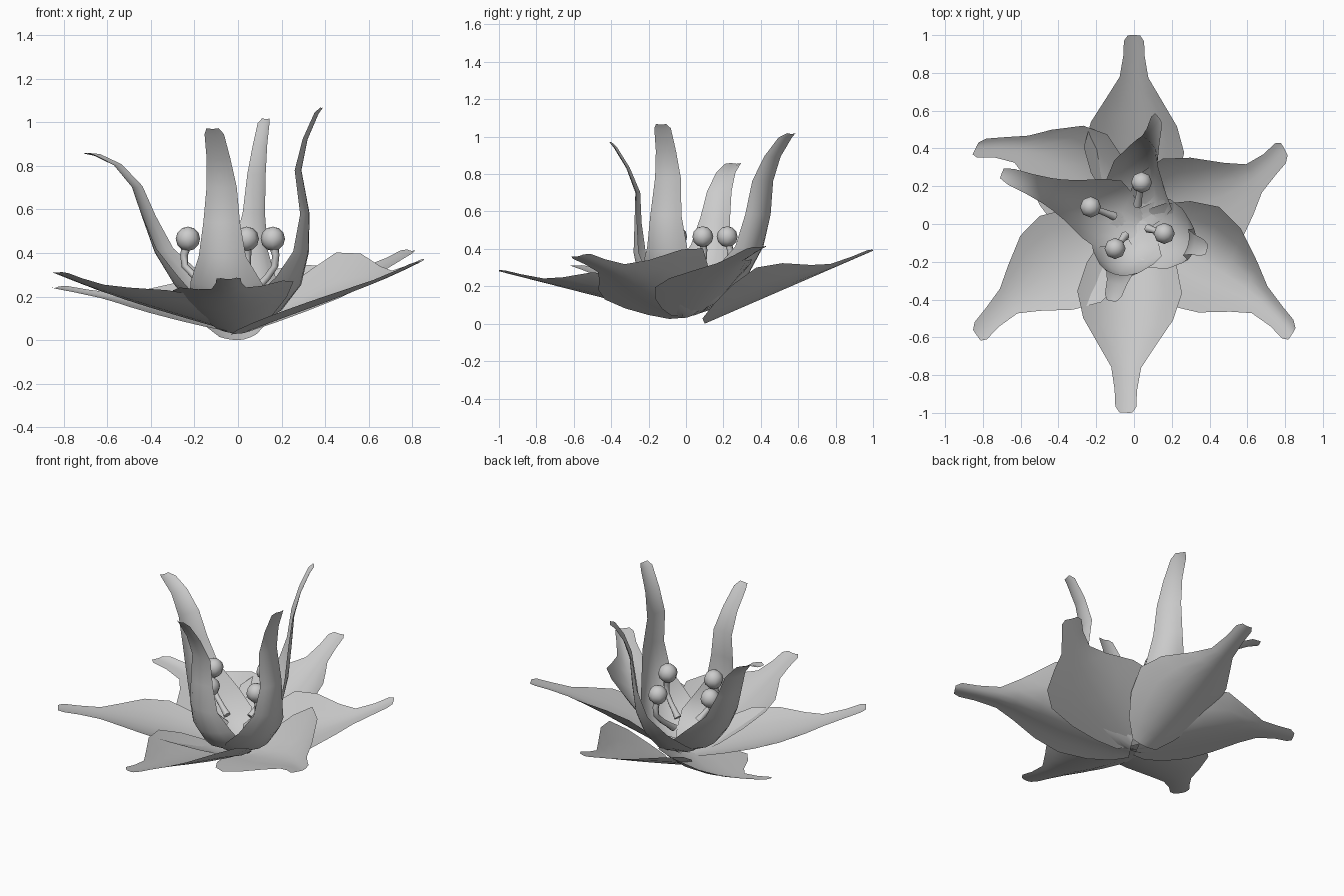
import bpy, bmesh, math
from mathutils import Vector

if "Cube" in bpy.data.objects:
    bpy.data.objects.remove(bpy.data.objects["Cube"])


def petal(name, angle, rows, bow=0.0, tilt=0.0, twist=0.0, n=6):
    """Curved leaf-like sheet; rows are (radius, height, half width, cup depth)."""
    a = math.radians(angle)
    out = Vector((math.cos(a), math.sin(a), 0))
    up = Vector((0, 0, 1))
    across = Vector((-math.sin(a), math.cos(a), 0))
    r0, r1 = rows[0][0], rows[-1][0]
    bm = bmesh.new()
    grid = []
    for i, (r, z, w, cup) in enumerate(rows):
        p, q = rows[max(i - 1, 0)], rows[min(i + 1, len(rows) - 1)]
        b = a + math.radians(twist) * min(1, max(0, (i - 1) / 4))
        side = Vector((-math.sin(b), math.cos(b), 0))
        t = (Vector((math.cos(b), math.sin(b), 0)) * (q[0] - p[0]) + up * (q[1] - p[1])).normalized()
        normal = t.cross(side)               # inner face of the petal
        f = max(0, min(1, (r - r0) / (r1 - r0)))
        mid = out * r + up * z + across * bow * math.sin(math.pi * f ** 1.4)
        lean = tilt * (w / .27) ** 1.5
        line = []
        for j in range(n + 1):
            u = 2 * j / n - 1
            lift = cup * u * u + lean * u * abs(u)
            line.append(bm.verts.new(mid + side * w * u + normal * lift))
        grid.append(line)
    for g, h in zip(grid, grid[1:]):
        for j in range(n):
            bm.faces.new((g[j], h[j], h[j + 1], g[j + 1]))
    me = bpy.data.meshes.new(name)
    bm.to_mesh(me)
    bm.free()
    me.polygons.foreach_set("use_smooth", [True] * len(me.polygons))
    ob = bpy.data.objects.new(name, me)
    bpy.context.collection.objects.link(ob)


# outer spreading petals: angle, start, length, base/tip height, bow, width scale, cup, tilt
OUTLINE = [(0.0, .09), (.09, .17), (.22, .24), (.38, .28), (.52, .24),
           (.66, .145), (.76, .08), (.88, .06), (.97, .056), (1.0, .035)]
OUTER = [("outer_petal_back", 90, .10, 1.0, 0.0, .39, 0, .95, .12, -.04),
         ("outer_petal_front", 267.5, .02, 1.0, .03, .28, -.01, .99, .12, .02),
         ("outer_petal_front_right", -34.8, .02, 1.02, .03, .36, .06, 1.03, .11, .13),
         ("outer_petal_front_left", 215.3, .02, 1.02, .04, .31, -.06, 1.0, .06, 0),
         ("outer_petal_back_right", 26.5, .02, .89, .04, .41, -.08, 1.07, .08, .06),
         ("outer_petal_back_left", 154.5, .02, .93, .04, .24, -.12, 1.0, .08, -.07)]
for name, ang, start, length, z0, z1, bow, ws, cup, tilt in OUTER:
    rows = []
    for t, w in OUTLINE:
        rows.append((start + (length - start) * t, z0 + (z1 - z0) * t, w * ws, cup * (w / .27) ** 1.5))
    petal(name, ang, rows, bow, tilt)

# inner upright petals: midline as (radius, height)
WIDTHS = [(.06, .01), (.15, .05), (.19, .09), (.165, .08), (.11, .045),
          (.085, .025), (.07, .015), (.055, .01), (.045, .01), (.028, .005)]
INNER = [("inner_petal_left", 159, 0, [(-.03, .07), (.08, .08), (.20, .14), (.30, .25), (.40, .40),
          (.46, .56), (.51, .70), (.60, .80), (.70, .845), (.75, .855)]),
         ("inner_petal_front", 254, 8, [(-.03, .07), (.07, .07), (.19, .13), (.26, .24), (.29, .38),
          (.285, .54), (.28, .70), (.33, .83), (.40, .94), (.425, .97)]),
         ("inner_petal_back", 77, -40, [(-.03, .07), (.08, .07), (.21, .13), (.31, .25), (.38, .40),
          (.41, .58), (.43, .76), (.48, .89), (.55, .99), (.58, 1.015)]),
         ("inner_petal_right", -19, 8, [(-.03, .07), (.08, .07), (.20, .13), (.30, .25), (.34, .40),
          (.345, .58), (.305, .78), (.335, .92), (.39, 1.04), (.41, 1.065)])]
for name, ang, twist, mid in INNER:
    petal(name, ang, [(r, z, w, c) for (r, z), (w, c) in zip(mid, WIDTHS)], twist=twist)

# stamens: bent stalk with a small low-poly ball on top
for i, (x, y) in enumerate([(.04, .22), (-.23, .09), (-.10, -.13), (.16, -.05)]):
    cu = bpy.data.curves.new("stamen_stalk", 'CURVE')
    cu.dimensions = '3D'
    cu.bevel_depth = .018
    cu.bevel_resolution = 1
    cu.use_fill_caps = True
    sp = cu.splines.new('POLY')
    path = [(.45, .22, 1.3), (.62, .25, 1), (.85, .29, .9), (1.06, .34, .9), (1.08, .39, 1), (1.0, .45, 1.3)]
    sp.points.add(len(path) - 1)
    for p, (f, z, rad) in zip(sp.points, path):
        p.co = (x * f, y * f, z, 1)
        p.radius = rad
    ob = bpy.data.objects.new(f"stamen_stalk_{i + 1}", cu)
    bpy.context.collection.objects.link(ob)
    bpy.ops.mesh.primitive_uv_sphere_add(segments=8, ring_count=6, radius=.056, location=(x, y, .465))
    ball = bpy.context.object
    ball.name = f"stamen_tip_{i + 1}"
    bpy.ops.object.shade_smooth()
